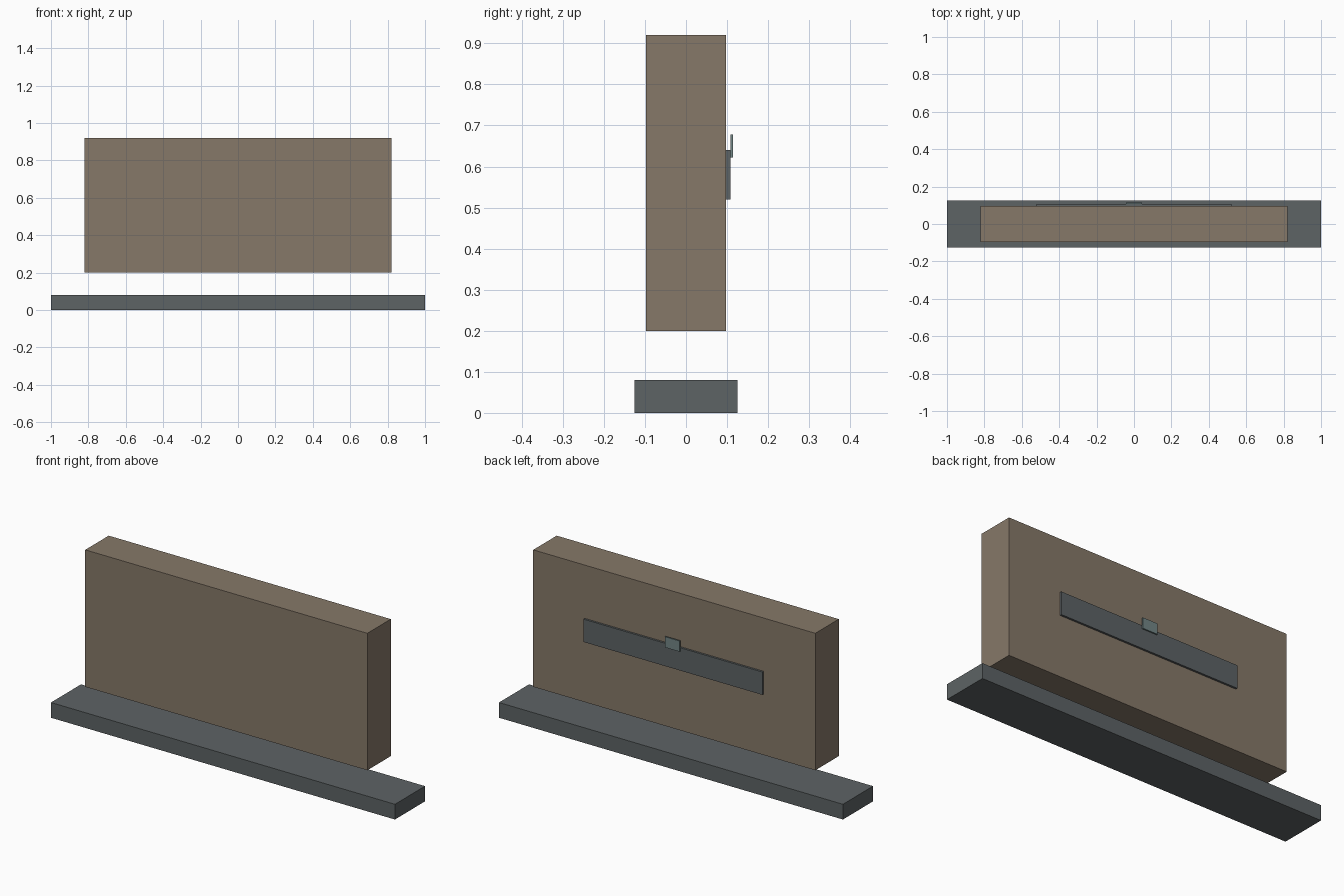
import bpy
import bmesh

if "Cube" in bpy.data.objects:
    bpy.data.objects.remove(bpy.data.objects["Cube"])


def material(name, color):
    mat = bpy.data.materials.new(name)
    mat.diffuse_color = (*color, 1.0)
    mat.use_nodes = True
    mat.node_tree.nodes["Principled BSDF"].inputs["Base Color"].default_value = mat.diffuse_color
    return mat


def box(name, x, y, z, mat):
    """Axis-aligned box from (min, max) ranges."""
    bm = bmesh.new()
    bmesh.ops.create_cube(bm, size=1.0)
    for v in bm.verts:
        for i, (lo, hi) in enumerate((x, y, z)):
            v.co[i] = lo if v.co[i] < 0 else hi
    mesh = bpy.data.meshes.new(name)
    bm.to_mesh(mesh)
    bm.free()
    mesh.materials.append(mat)
    obj = bpy.data.objects.new(name, mesh)
    bpy.context.collection.objects.link(obj)
    return obj


slate = material("slate", (0.11, 0.125, 0.13))
tan = material("tan", (0.24, 0.19, 0.14))
pale = material("pale_slate", (0.17, 0.24, 0.24))

# Base slab and the panel floating above it
box("base", (-1.0, 1.0), (-0.125, 0.125), (0.0, 0.08), slate)
box("panel", (-0.82, 0.82), (-0.0975, 0.0975), (0.2, 0.92), tan)

# Rear strip with a small tab on its outer face
box("rear_strip", (-0.52, 0.52), (0.0975, 0.108), (0.52, 0.64), slate)
box("rear_tab", (-0.043, 0.043), (0.108, 0.115), (0.622, 0.678), pale)
